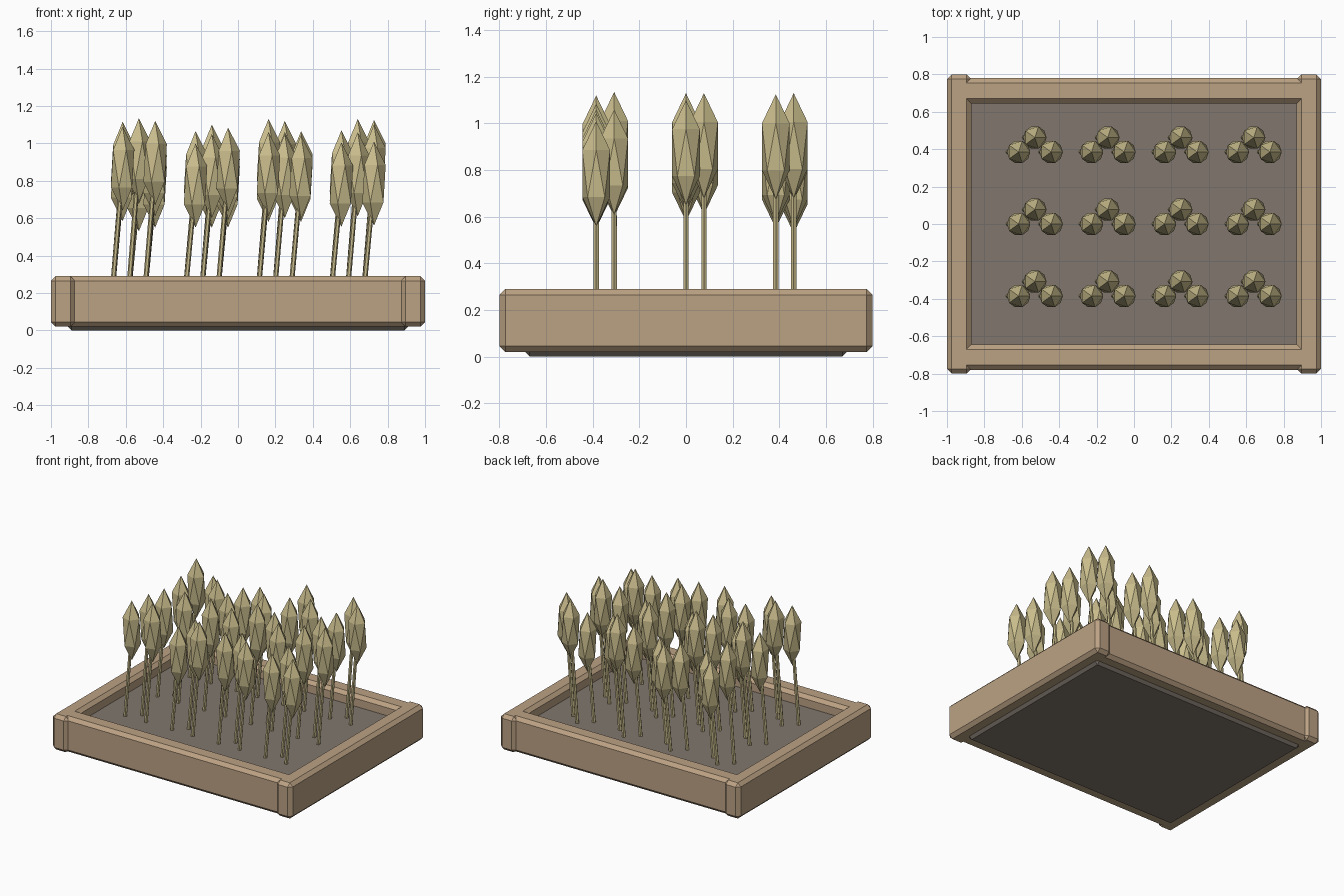
import bpy, bmesh
from mathutils import Vector, Matrix

if "Cube" in bpy.data.objects:
    bpy.data.objects.remove(bpy.data.objects["Cube"])


def material(name, rgb):
    m = bpy.data.materials.new(name)
    m.diffuse_color = (*rgb, 1)
    m.use_nodes = True
    m.node_tree.nodes["Principled BSDF"].inputs["Base Color"].default_value = m.diffuse_color
    return m


WOOD = material("wood", (0.50, 0.36, 0.23))
SOIL = material("soil", (0.22, 0.185, 0.153))
CROP = material("crop", (0.58, 0.50, 0.26))


def make_object(name, bm, mat):
    me = bpy.data.meshes.new(name)
    bm.to_mesh(me)
    bm.free()
    me.materials.append(mat)
    ob = bpy.data.objects.new(name, me)
    bpy.context.collection.objects.link(ob)
    return ob


def box(name, lo, hi, bevel, mat):
    lo, hi = Vector(lo), Vector(hi)
    bm = bmesh.new()
    bmesh.ops.create_cube(bm, size=1, matrix=Matrix.Translation((lo + hi) / 2)
                          @ Matrix.Diagonal((*(hi - lo), 1)))
    bmesh.ops.bevel(bm, geom=bm.edges[:], offset=bevel, segments=1,
                    affect='EDGES', profile=0.5)
    return make_object(name, bm, mat)


# Planter: chamfered rails around a soil slab
box("soil_bed", (-0.91, -0.69, 0), (0.91, 0.69, 0.205), 0.02, SOIL)
box("left_rail", (-1, -0.8, 0.02), (-0.87, 0.8, 0.29), 0.025, WOOD)
box("right_rail", (0.87, -0.8, 0.02), (1, 0.8, 0.29), 0.025, WOOD)
box("front_rail", (-0.93, -0.78, 0.02), (0.93, -0.645, 0.29), 0.025, WOOD)
box("back_rail", (-0.93, 0.645, 0.02), (0.93, 0.78, 0.29), 0.025, WOOD)

# Tip heights: rows front to back, clusters left to right, (left, middle, right)
TIPS = [
    [(1.09, 1.135, 1.12), (1.0, 1.05, 1.085), (1.06, 1.05, 1.045), (1.005, 1.06, 1.01)],
    [(1.035, 1.125, 1.06), (1.065, 1.10, 1.04), (1.13, 1.06, 1.03), (1.07, 1.13, 1.10)],
    [(1.115, 0.98, 1.0), (1.0, 1.0, 1.0), (1.03, 1.12, 1.065), (1.02, 1.13, 1.125)],
]
OFFSETS = [(-0.087, 0), (0, 0.077), (0.087, 0)]
HEAD_R, HEAD_H = 0.07, 0.225


def add_plant(stalks, heads, x, y, tip):
    centre = Vector((x, y, tip - HEAD_H))
    # Five-fold faceted grain head, stretched upward
    bmesh.ops.create_icosphere(heads, subdivisions=1, radius=1,
                               matrix=Matrix.Translation(centre)
                               @ Matrix.Diagonal((HEAD_R, HEAD_R, HEAD_H, 1)))
    # Leaning stalk from the soil into the head
    base = Vector((x - 0.057, y, 0.18))
    axis = (centre - base) * 0.8
    rot = axis.to_track_quat('Z', 'Y').to_matrix().to_4x4()
    bmesh.ops.create_cone(stalks, cap_ends=True, segments=6, radius1=0.0135,
                          radius2=0.0125, depth=axis.length,
                          matrix=Matrix.Translation(base + axis / 2) @ rot)


# Crop: 3 rows of 4 clusters, three plants each
for r, row in enumerate(TIPS):
    for c, tips in enumerate(row):
        stalks, heads = bmesh.new(), bmesh.new()
        for (dx, dy), tip in zip(OFFSETS, tips):
            add_plant(stalks, heads, -0.53 + 0.39 * c + dx,
                      0.385 * (r - 1) + dy, tip)
        make_object(f"stalks_{r}_{c}", stalks, CROP)
        make_object(f"grain_heads_{r}_{c}", heads, CROP)
